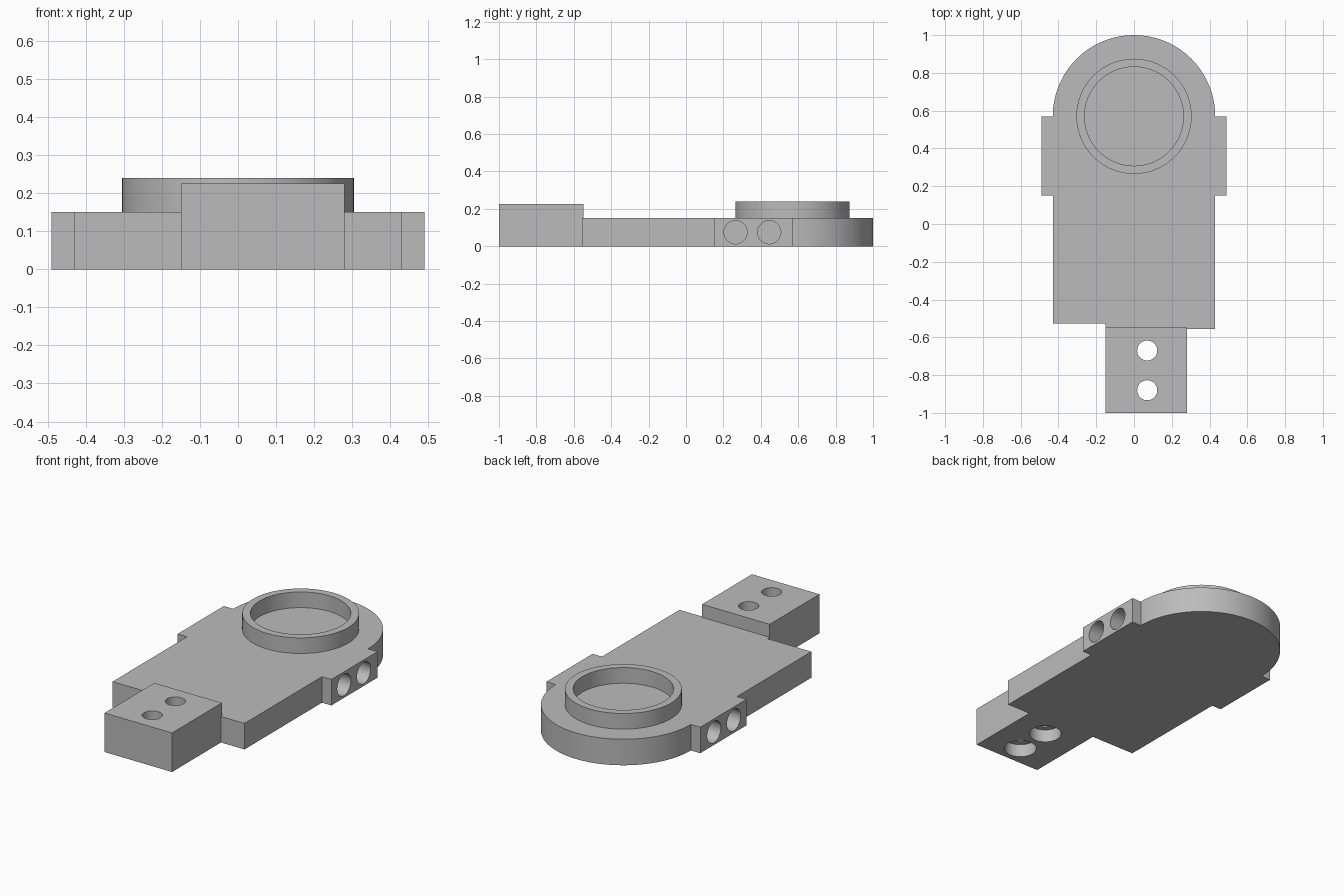
import bpy, bmesh, math
from mathutils import Matrix, Vector

if "Cube" in bpy.data.objects:
    bpy.data.objects.remove(bpy.data.objects["Cube"], do_unlink=True)

grey = bpy.data.materials.new("light_grey")
grey.use_nodes = True
tone = (0.5, 0.5, 0.5, 1)
grey.diffuse_color = tone
grey.node_tree.nodes["Principled BSDF"].inputs["Base Color"].default_value = tone


def finish(name, bm):
    bmesh.ops.recalc_face_normals(bm, faces=bm.faces)
    mesh = bpy.data.meshes.new(name)
    bm.to_mesh(mesh)
    bm.free()
    mesh.materials.append(grey)
    obj = bpy.data.objects.new(name, mesh)
    bpy.context.collection.objects.link(obj)
    return obj


def extrude(name, outline, bottom, top):
    bm = bmesh.new()
    face = bm.faces.new([bm.verts.new((x, y, bottom)) for x, y in outline])
    new = bmesh.ops.extrude_face_region(bm, geom=[face])["geom"]
    verts = [v for v in new if isinstance(v, bmesh.types.BMVert)]
    bmesh.ops.translate(bm, verts=verts, vec=(0, 0, top - bottom))
    return finish(name, bm)


def cylinder(name, radius, start, end):
    start, end = Vector(start), Vector(end)
    axis = end - start
    turn = axis.to_track_quat("Z", "Y").to_matrix().to_4x4()
    bm = bmesh.new()
    bmesh.ops.create_cone(bm, cap_ends=True, segments=64, radius1=radius, radius2=radius,
                          depth=axis.length, matrix=Matrix.Translation((start + end) / 2) @ turn)
    return finish(name, bm)


def drill(target, radius, start, end):
    cutter = cylinder("cutter", radius, start, end)
    cutter.hide_render = True
    mod = target.modifiers.new("drill", "BOOLEAN")
    mod.operation = "DIFFERENCE"
    mod.solver = "EXACT"
    mod.object = cutter
    bpy.context.view_layer.objects.active = target
    bpy.ops.object.modifier_apply(modifier=mod.name)
    bpy.data.objects.remove(cutter, do_unlink=True)


def smooth(obj):
    bpy.ops.object.select_all(action="DESELECT")
    obj.select_set(True)
    bpy.context.view_layer.objects.active = obj
    bpy.ops.object.shade_smooth_by_angle(angle=math.radians(30))


W, EAR, T, CY = 0.43, 0.49, 0.15, 0.57

# Base plate: rounded back, side ears and a stepped front edge
right_half = [(0.28, -0.547), (0.28, -0.555), (W, -0.555), (W, 0.15), (EAR, 0.15), (EAR, CY)]
arc = [(W * math.cos(a), CY + W * math.sin(a))
       for a in (math.pi * i / 64 for i in range(65))]
left_half = [(-EAR, CY), (-EAR, 0.15), (-W, 0.15), (-W, -0.527), (-0.15, -0.527), (-0.15, -0.547)]
plate = extrude("base_plate", right_half + arc + left_half, 0, T)

# Blind holes in both ears
for side in (-1, 1):
    for y in (0.265, 0.445):
        drill(plate, 0.062, (side * 0.29, y, T / 2), (side * 0.55, y, T / 2))
smooth(plate)

# Mounting block with counterbored screw holes
block = extrude("mounting_block", [(-0.15, -1), (0.28, -1), (0.28, -0.547), (-0.15, -0.547)], 0, 0.225)
for y in (-0.67, -0.88):
    drill(block, 0.053, (0.07, y, -0.1), (0.07, y, 0.3))
    drill(block, 0.087, (0.07, y, -0.1), (0.07, y, 0.075))
smooth(block)

# Raised collar on the rounded end
collar = cylinder("collar_ring", 0.305, (0, CY, T), (0, CY, 0.24))
drill(collar, 0.262, (0, CY, 0), (0, CY, 0.4))
smooth(collar)
